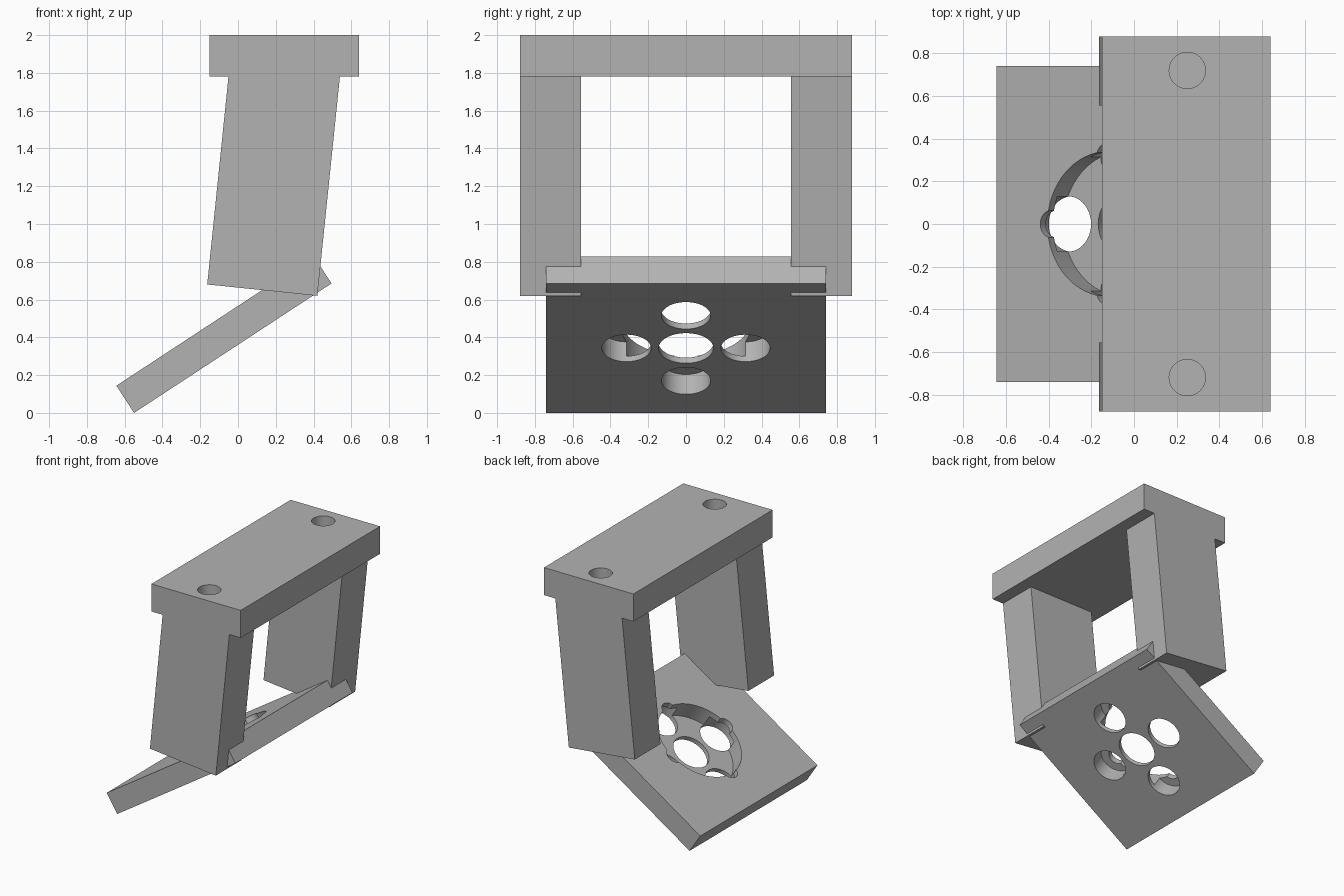
import bpy
import math
from mathutils import Matrix, Vector

cube = bpy.data.objects.get("Cube")
if cube:
    bpy.data.objects.remove(cube, do_unlink=True)

grey = bpy.data.materials.new("plain grey")
grey.use_nodes = True
colour = (0.45, 0.45, 0.45, 1)
grey.diffuse_color = colour
grey.node_tree.nodes["Principled BSDF"].inputs["Base Color"].default_value = colour


def prism(name, outline, y0, y1):
    """Extrude an x-z outline along y."""
    n = len(outline)
    verts = [(x, y, z) for y in (y0, y1) for x, z in outline]
    faces = [tuple(range(n)), tuple(range(2 * n - 1, n - 1, -1))]
    faces += [(i, i + n, (i + 1) % n + n, (i + 1) % n) for i in range(n)]
    mesh = bpy.data.meshes.new(name)
    mesh.from_pydata(verts, [], faces)
    mesh.materials.append(grey)
    obj = bpy.data.objects.new(name, mesh)
    bpy.context.collection.objects.link(obj)
    return obj


def drill(target, frame, u, v, radius, low, high):
    """Cut a round hole in the local frame of a part."""
    place = frame @ Matrix.Translation((u, v, (low + high) / 2))
    bpy.ops.mesh.primitive_cylinder_add(vertices=64, radius=radius, depth=high - low)
    cutter = bpy.context.object
    cutter.name = "hole_cutter"
    cutter.data.materials.append(grey)
    cutter.matrix_world = place
    cutter.hide_render = True
    mod = target.modifiers.new("hole", "BOOLEAN")
    mod.operation, mod.solver, mod.object = "DIFFERENCE", "EXACT", cutter
    bpy.context.view_layer.objects.active = target
    bpy.ops.object.modifier_apply(modifier=mod.name)
    bpy.data.objects.remove(cutter, do_unlink=True)


def smooth(obj):
    bpy.ops.object.select_all(action="DESELECT")
    obj.select_set(True)
    bpy.context.view_layer.objects.active = obj
    bpy.ops.object.shade_smooth_by_angle(angle=math.radians(30))


# Top bar with two blind mounting holes
bar = prism("top_bar", [(-0.15, 1.78), (0.64, 1.78), (0.64, 2), (-0.15, 2)], -0.88, 0.88)
for side in (-1, 1):
    drill(bar, Matrix(), 0.25, side * 0.72, 0.085, 1.8, 2.1)
smooth(bar)

# Leaning legs
leg = [(-0.163, 0.68), (0.42, 0.62), (0.54, 1.785), (-0.05, 1.785)]
prism("right_leg", leg, -0.88, -0.555)
prism("left_leg", leg, 0.555, 0.88)

# Tilted plate, described along its slope and its thickness
tilt = math.radians(33.25)
along = Vector((math.cos(tilt), 0, math.sin(tilt)))
normal = Vector((-math.sin(tilt), 0, math.cos(tilt)))
start = Vector((-0.55, 0, 0))
length, thick = 1.25, 0.172
corners = [start, start + along * length,
           start + along * length + normal * thick, start + normal * thick]
plate = prism("tilted_plate", [(c.x, c.z) for c in corners], -0.74, 0.74)

# Round recess, centre hole and four outer holes with small notches above
frame = Matrix.Translation(start + along * length / 2) @ Matrix.Rotation(-tilt, 4, "Y")
drill(plate, frame, 0, 0, 0.34, 0.035, 0.3)
drill(plate, frame, 0, 0, 0.145, -0.1, 0.1)
for u, v in ((1, 0), (-1, 0), (0, 1), (0, -1)):
    drill(plate, frame, u * 0.315, v * 0.315, 0.13, -0.1, 0.125)
    drill(plate, frame, u * 0.315, v * 0.315, 0.065, 0.1, 0.3)
smooth(plate)
